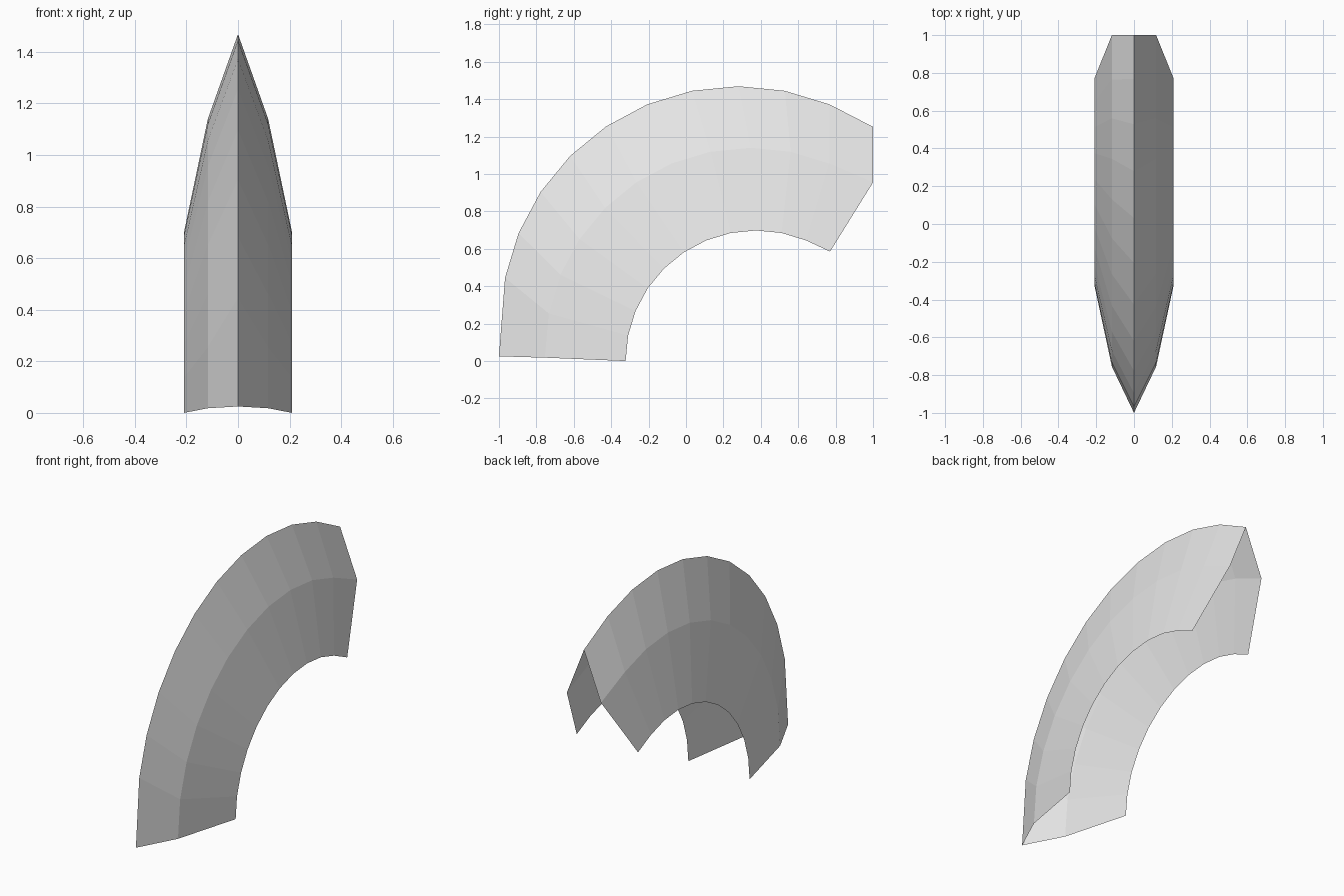
import bpy, bmesh, math
from mathutils import Vector

cube = bpy.data.objects.get("Cube")
if cube:
    bpy.data.objects.remove(cube, do_unlink=True)

# Plain grey material
grey = bpy.data.materials.new("light grey")
grey.use_nodes = True
colour = (0.8, 0.8, 0.8, 1)
grey.diffuse_color = colour
grey.node_tree.nodes["Principled BSDF"].inputs["Base Color"].default_value = colour

STEPS = 11
STEP_ANGLE = math.pi / 16


def arc_rail(x, centre_y, centre_z, radius):
    """Points of one lengthwise edge, from the front foot over the top to the rear."""
    return [Vector((x,
                    centre_y - radius * math.cos(k * STEP_ANGLE),
                    centre_z + radius * math.sin(k * STEP_ANGLE)))
            for k in range(STEPS + 1)]


# Ridge, shoulder and lower edge of the curved guard
ridge = arc_rail(0, 0.28, 0.197, 1.272)
shoulder = arc_rail(0.117, 0.345, 0.04, 1.10)
rim = arc_rail(0.21, 0.375, 0.0, 0.698)

# Trimmed ends: straight foot at the front, upright cut at the rear
ridge[0] = Vector((0, -1, 0.025))
ridge[-1] = Vector((0, 1, 1.252))
shoulder[0].z = 0.018
shoulder[-1] = Vector((0.117, 1, 0.955))
rim[-1] = Vector((0.21, 0.77, 0.585))

# Left half of the thin open shell
bm = bmesh.new()
rails = [[bm.verts.new(p) for p in rail] for rail in (ridge, shoulder, rim)]
for upper, lower in zip(rails, rails[1:]):
    for k in range(STEPS):
        bm.faces.new((upper[k], lower[k], lower[k + 1], upper[k + 1]))
mesh = bpy.data.meshes.new("curved_guard")
bm.to_mesh(mesh)
bm.free()
mesh.materials.append(grey)

guard = bpy.data.objects.new("curved_guard", mesh)
bpy.context.collection.objects.link(guard)

# Right half
mirror = guard.modifiers.new("mirror", 'MIRROR')
mirror.use_axis = (True, False, False)
mirror.use_clip = True
